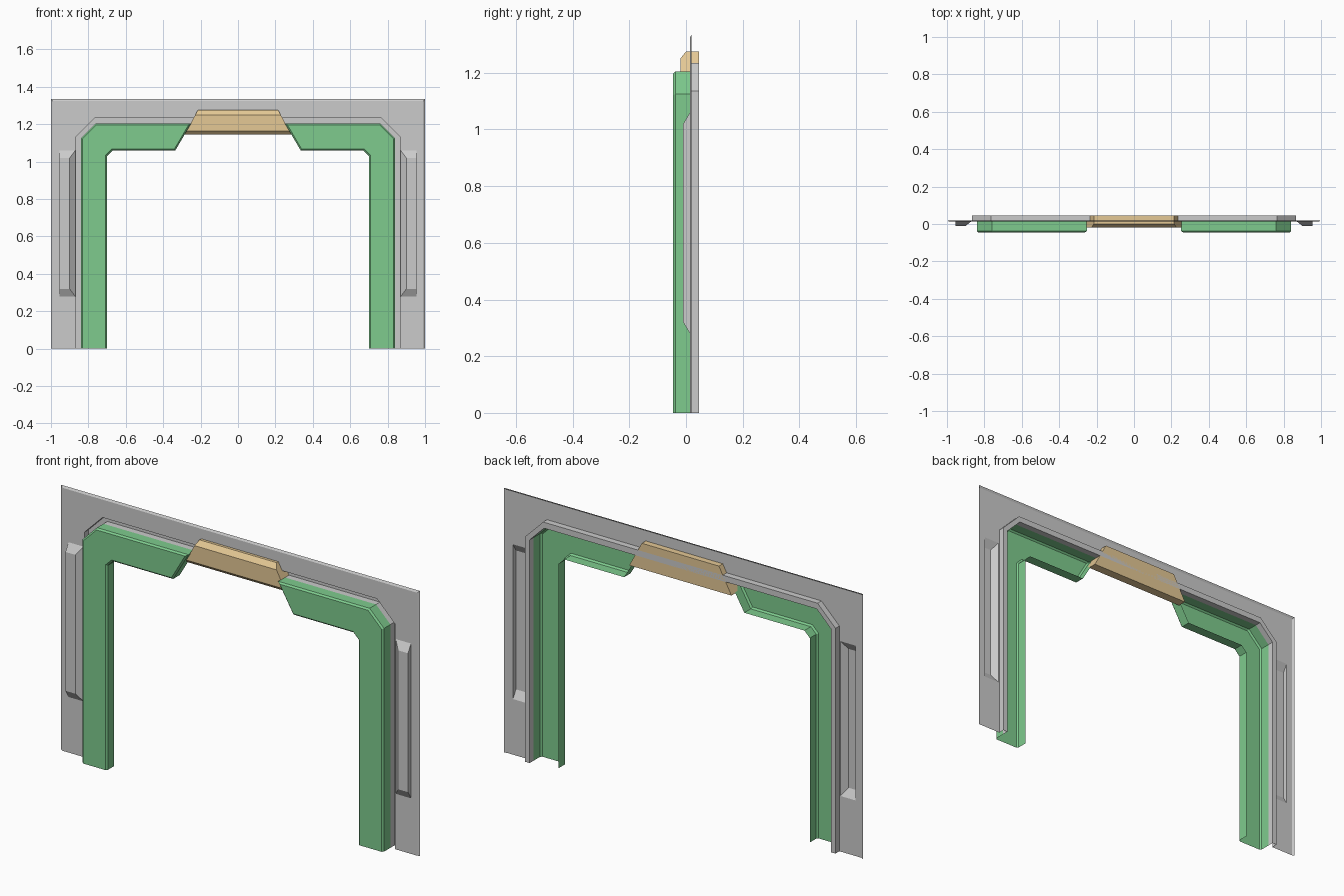
import bpy
import bmesh
from mathutils import Vector

if "Cube" in bpy.data.objects:
    bpy.data.objects.remove(bpy.data.objects["Cube"])


def material(name, rgb):
    m = bpy.data.materials.new(name)
    m.diffuse_color = (*rgb, 1)
    m.use_nodes = True
    m.node_tree.nodes["Principled BSDF"].inputs["Base Color"].default_value = m.diffuse_color
    return m


def finish(name, bm, mat=None, mirror=True):
    bmesh.ops.remove_doubles(bm, verts=bm.verts, dist=0.0005)
    bmesh.ops.recalc_face_normals(bm, faces=bm.faces)
    me = bpy.data.meshes.new(name)
    bm.to_mesh(me)
    bm.free()
    ob = bpy.data.objects.new(name, me)
    bpy.context.collection.objects.link(ob)
    if mat:
        me.materials.append(mat)
    if mirror:
        ob.modifiers.new("Mirror", 'MIRROR')
    return ob


def poly(bm, pts, y):
    return bm.faces.new([bm.verts.new((x, y, z)) for x, z in pts])


def loft(bm, rows, closed=False):
    """Quads between successive rows; each row is (list of (x, z), y)."""
    vs = [[bm.verts.new((x, y, z)) for x, z in pts] for pts, y in rows]
    for a, b in zip(vs, vs[1:]):
        n = len(a)
        for i in range(n if closed else n - 1):
            j = (i + 1) % n
            bm.faces.new((a[i], a[j], b[j], b[i]))


def inset(pts, d):
    """Mitred left-hand offset of an open path, ends shifted sideways."""
    p = [Vector(q) for q in pts]
    nrm = [Vector((-(b - a).y, (b - a).x)).normalized() for a, b in zip(p, p[1:])]
    out = []
    for i, q in enumerate(p):
        a, b = nrm[max(i - 1, 0)], nrm[min(i, len(nrm) - 1)]
        out.append(tuple(q + (a + b) * d / (1 + a.dot(b))))
    return out


green = material("green_paint", (0.21, 0.60, 0.27))
tan = material("tan_paint", (0.78, 0.58, 0.30))

PLATE, BACK, FRONT = 0.014, 0.045, -0.045

# backing plate with openings behind the side panels and a chamfered rim
bm = bmesh.new()
for x0, x1, z0, z1 in ((0.865, 0.99, 0, 0.28), (0.955, 0.99, 0.28, 1.06),
                       (0.865, 0.87, 0.28, 1.06)):
    poly(bm, [(x0, z0), (x1, z0), (x1, z1), (x0, z1)], PLATE)
poly(bm, [(0.865, 1.06), (0.87, 1.06), (0.955, 1.06), (0.99, 1.06), (0.99, 1.325),
          (0, 1.325), (0, 1.235), (0.765, 1.235), (0.865, 1.135)], PLATE)
loft(bm, [([(0.99, 0), (0.99, 1.325), (0, 1.325)], PLATE),
          ([(1, 0), (1, 1.335), (0, 1.335)], PLATE + 0.006)])
finish("backing_plate", bm)

# folded rear lip between plate and green frame
lip_out = [(0.865, 0), (0.865, 1.135), (0.765, 1.235), (0, 1.235)]
lip_in = [(0.84, 0), (0.84, 1.125), (0.76, 1.205), (0, 1.205)]
bm = bmesh.new()
loft(bm, [(lip_out, PLATE), (lip_out, BACK), (lip_in, BACK), (lip_in, PLATE)])
finish("rear_lip", bm)

# pressed side panels, open at the back
bm = bmesh.new()
base = [(0.87, 0.28), (0.955, 0.28), (0.955, 1.06), (0.87, 1.06)]
face = [(0.90, 0.32), (0.955, 0.32), (0.955, 1.02), (0.90, 1.02)]
loft(bm, [(base, PLATE), (face, -0.01)], closed=True)
poly(bm, face, -0.01)
finish("side_panel", bm)

# green frame, a hollow channel with softened front edges
outline = [(0.84, 0), (0.84, 1.125), (0.76, 1.205), (0.25, 1.205),
           (0.335, 1.06), (0.67, 1.06), (0.70, 1.03), (0.70, 0)]
inner = inset(outline, 0.008)
bm = bmesh.new()
loft(bm, [(outline, PLATE), (outline, FRONT + 0.008), (inner, FRONT)])
poly(bm, inner, FRONT)
finish("door_frame", bm, green)

# tan keystone: section swept between the two slanted ends
section = [(-0.02, 1.165), (0, 1.145), (BACK, 1.145), (BACK, 1.275),
           (0, 1.275), (-0.02, 1.25)]
bm = bmesh.new()
ends = []
for s in (-1, 1):
    ends.append([bm.verts.new((s * (0.285 - (z - 1.145) * 0.07 / 0.13), y, z))
                 for y, z in section])
    bm.faces.new(ends[-1])
for i in range(len(section)):
    j = (i + 1) % len(section)
    bm.faces.new((ends[0][i], ends[0][j], ends[1][j], ends[1][i]))
finish("keystone", bm, tan, mirror=False)
